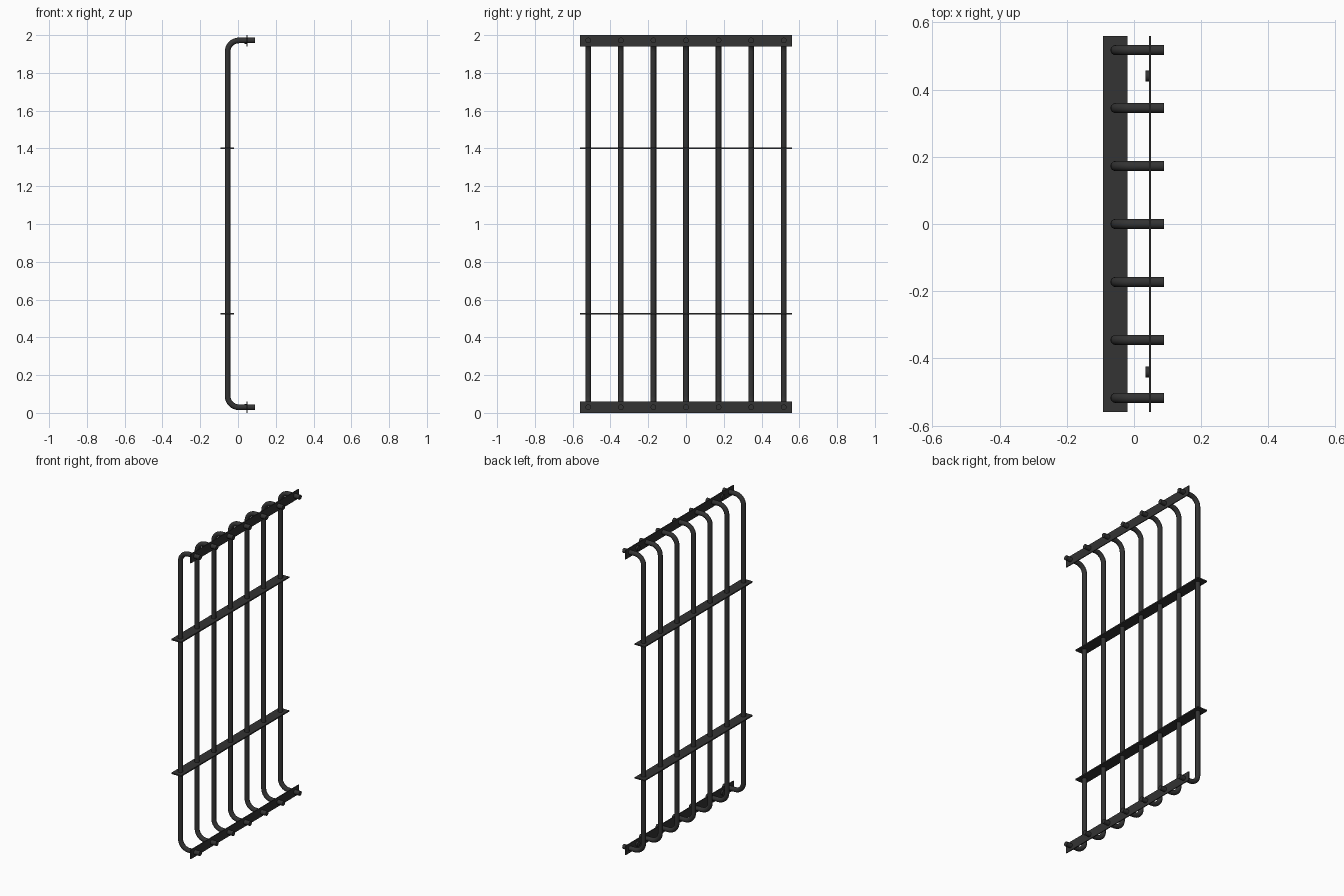
import bpy, bmesh, math
from mathutils import Vector

if "Cube" in bpy.data.objects:
    bpy.data.objects.remove(bpy.data.objects["Cube"])

iron = bpy.data.materials.new("dark_iron")
iron.diffuse_color = (0.033, 0.033, 0.033, 1)
iron.use_nodes = True
iron.node_tree.nodes["Principled BSDF"].inputs["Base Color"].default_value = iron.diffuse_color


def finish(name, bm, smooth=False):
    bmesh.ops.recalc_face_normals(bm, faces=bm.faces)
    me = bpy.data.meshes.new(name)
    bm.to_mesh(me)
    bm.free()
    me.materials.append(iron)
    ob = bpy.data.objects.new(name, me)
    bpy.context.collection.objects.link(ob)
    if smooth:
        bpy.ops.object.select_all(action='DESELECT')
        ob.select_set(True)
        bpy.context.view_layer.objects.active = ob
        bpy.ops.object.shade_smooth_by_angle(angle=math.radians(40))
    return ob


def box(name, loc, size):
    bm = bmesh.new()
    bmesh.ops.create_cube(bm, size=1)
    for v in bm.verts:
        v.co = Vector(a * b for a, b in zip(v.co, size)) + Vector(loc)
    return finish(name, bm)


# side profile of a bar: (x, z, direction angle) along the bent rod
X_BAR, X_END, Z_LOW, Z_HIGH = -0.055, 0.09, 0.03, 1.972
BEND, R, SIDES, STEPS = 0.06, 0.015, 16, 8
path = [(X_END, Z_LOW, math.pi)]
for z, sign in ((Z_LOW + BEND, -1), (Z_HIGH - BEND, 1)):
    for i in range(STEPS + 1):
        t = i / STEPS * math.pi / 2
        a = math.pi * 1.5 - t if sign < 0 else math.pi - t
        path.append((X_BAR + BEND + BEND * math.cos(a), z + BEND * math.sin(a), a - math.pi / 2))
path.append((X_END, Z_HIGH, 0))


def bar(name, y):
    bm = bmesh.new()
    rings = []
    for x, z, d in path:
        normal = Vector((-math.sin(d), 0, math.cos(d)))
        ring = []
        for k in range(SIDES):
            a = 2 * math.pi * k / SIDES
            ring.append(bm.verts.new(Vector((x, y, z)) + normal * R * math.cos(a)
                                     + Vector((0, R * math.sin(a), 0))))
        rings.append(ring)
    for r0, r1 in zip(rings, rings[1:]):
        for k in range(SIDES):
            j = (k + 1) % SIDES
            bm.faces.new((r0[k], r0[j], r1[j], r1[k]))
    bm.faces.new(rings[0])
    bm.faces.new(rings[-1])
    return finish(name, bm, True)


# seven bent bars
for i in range(7):
    bar(f"bar_{i + 1}", (i - 3) * 0.1725)

# flat cross straps threaded by the bars
for name, z in (("lower_strap", 0.525), ("upper_strap", 1.402)):
    box(name, (-0.056, 0, z), (0.072, 1.12, 0.008))

# upright mounting plates and their bolt heads
for name, z in (("bottom", 0.03), ("top", 1.97)):
    box(name + "_mounting_plate", (0.048, 0, z), (0.006, 1.12, 0.06))
    for side in (-1, 1):
        bm = bmesh.new()
        bmesh.ops.create_cone(bm, cap_ends=True, segments=12, radius1=0.016, radius2=0.016, depth=0.013)
        for v in bm.verts:
            v.co = Vector((v.co.z + 0.0405, v.co.x + side * 0.44, v.co.y + z))
        finish(name + ("_right" if side > 0 else "_left") + "_bolt", bm, True)
